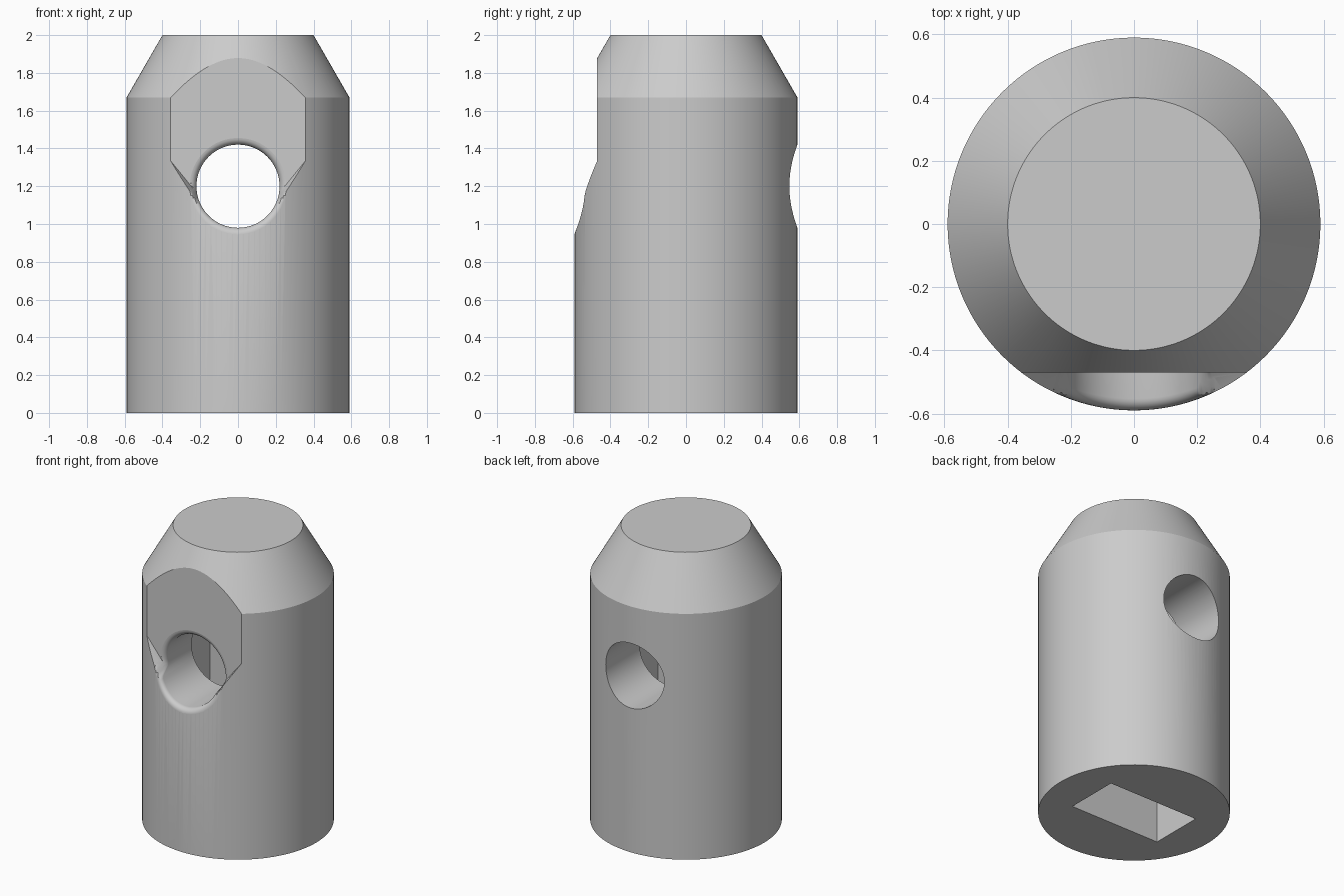
import bpy
import bmesh
from math import cos, sin, pi, sqrt, radians

cube = bpy.data.objects.get("Cube")
if cube:
    bpy.data.objects.remove(cube)

RADIUS, TOP_RADIUS, SHOULDER, HEIGHT = 0.59, 0.40, 1.67, 2.0
HOLE_R, HOLE_Z, LIP = 0.22, 1.2, 0.037
FLAT_Y, WALL_X, WALL_Z, WALL_SLOPE, WALL_LEAN = -0.47, 0.215, 1.16, 1.23, 0.58

grey = bpy.data.materials.new("plain grey")
grey.use_nodes = True
colour = (0.6, 0.6, 0.6, 1)
grey.diffuse_color = colour
grey.node_tree.nodes["Principled BSDF"].inputs["Base Color"].default_value = colour


def loft(name, rings):
    """Closed solid through rings of equal point count."""
    bm = bmesh.new()
    loops = [[bm.verts.new(p) for p in ring] for ring in rings]
    for a, b in zip(loops, loops[1:]):
        for i in range(len(a)):
            j = (i + 1) % len(a)
            bm.faces.new((a[i], a[j], b[j], b[i]))
    bm.faces.new(loops[0])
    bm.faces.new(loops[-1])
    bmesh.ops.recalc_face_normals(bm, faces=bm.faces)
    mesh = bpy.data.meshes.new(name)
    bm.to_mesh(mesh)
    bm.free()
    mesh.materials.append(grey)
    obj = bpy.data.objects.new(name, mesh)
    bpy.context.collection.objects.link(obj)
    return obj


def circle(r, z, n=128):
    return [(r * cos(2 * pi * i / n), r * sin(2 * pi * i / n), z) for i in range(n)]


def front_surface(x, z):
    """Depth of the front skin, including the flat and its sloped lower wall."""
    below = WALL_Z + WALL_SLOPE * (max(abs(x), WALL_X) - WALL_X) - z
    wall = FLAT_Y - max(0, below) / WALL_LEAN
    return max(-sqrt(RADIUS ** 2 - x * x), wall)


def hole_ring(r, depth=None, y=None, n=96):
    ring = []
    for i in range(n):
        a = 2 * pi * i / n
        x, z = r * cos(a), HOLE_Z + r * sin(a)
        ring.append((x, front_surface(x, z) + depth if y is None else y, z))
    return ring


def flat_outline(y):
    """Outline of the flat's cutter, widening towards the front."""
    drop = (FLAT_Y - y) * WALL_LEAN
    far = 0.7
    half = [(WALL_X, WALL_Z), (far, WALL_Z + WALL_SLOPE * (far - WALL_X)), (far, 2.3)]
    outline = half + [(-x, z) for x, z in reversed(half)]
    return [(x, y, z - drop) for x, z in outline]


# Body with tapered top
body = loft("body", [circle(RADIUS, 0), circle(RADIUS, SHOULDER), circle(TOP_RADIUS, HEIGHT)])

# Front flat
flat_cutter = loft("flat_cutter", [flat_outline(FLAT_Y), flat_outline(FLAT_Y - 0.24)])

# Cross hole with a rounded front lip
rings = [hole_ring(HOLE_R, y=0.8)]
steps = 6
for s in range(steps + 1):
    a = pi / 2 * s / steps * 0.97
    rings.append(hole_ring(HOLE_R + LIP * (1 - cos(a)), depth=LIP * (1 - sin(a))))
rings.append(hole_ring(HOLE_R + LIP * 1.1, y=-0.8))
hole_cutter = loft("hole_cutter", rings)

# Rectangular socket from below
slot = [(-0.34, -0.185), (0.34, -0.185), (0.34, 0.185), (-0.34, 0.185)]
slot_cutter = loft("slot_cutter", [[(x, y, z) for x, y in slot] for z in (-0.1, 1.6)])

bpy.context.view_layer.objects.active = body
for cutter in (flat_cutter, slot_cutter, hole_cutter):
    mod = body.modifiers.new(cutter.name, "BOOLEAN")
    mod.operation = "DIFFERENCE"
    mod.solver = "EXACT"
    mod.object = cutter
    bpy.ops.object.modifier_apply(modifier=mod.name)
    bpy.data.objects.remove(cutter)

# Smooth round faces, crisp edges
bpy.ops.object.select_all(action="DESELECT")
body.select_set(True)
bpy.ops.object.shade_smooth_by_angle(angle=radians(25))
